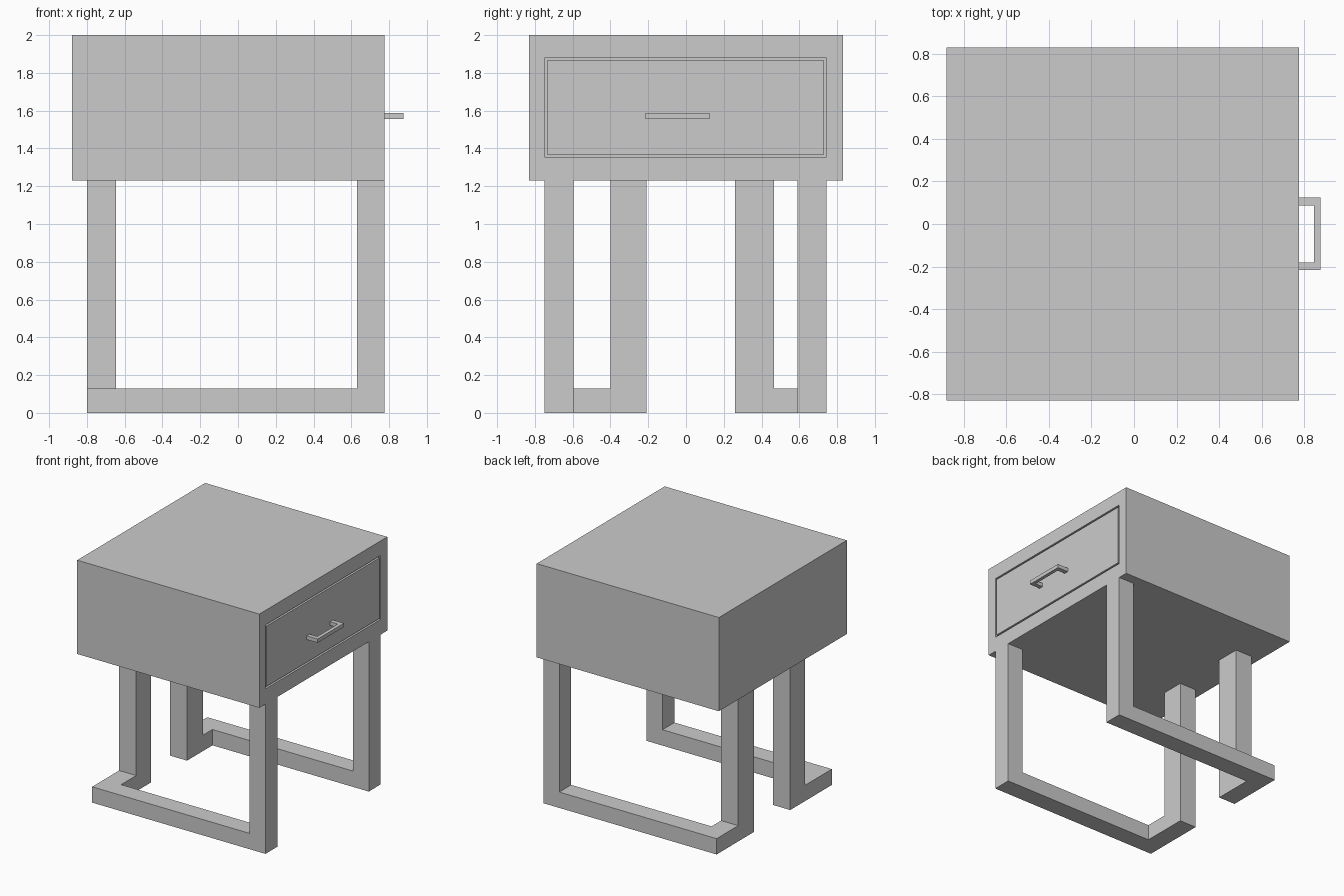
import bpy, bmesh

if "Cube" in bpy.data.objects:
    bpy.data.objects.remove(bpy.data.objects["Cube"])

FRONT_X = 0.775    # drawer side of the table
GROOVE = 0.03      # depth of the gap around the drawer


def finish(name, bm):
    bmesh.ops.recalc_face_normals(bm, faces=bm.faces)
    mesh = bpy.data.meshes.new(name)
    bm.to_mesh(mesh)
    bm.free()
    obj = bpy.data.objects.new(name, mesh)
    bpy.context.collection.objects.link(obj)
    return obj


def loft_x(name, sections):
    """Bridge rectangles (x, y0, y1, z0, z1) in order and cap both ends."""
    bm = bmesh.new()
    rings = [[bm.verts.new((x, y, z)) for y, z in
              ((y0, z0), (y1, z0), (y1, z1), (y0, z1))]
             for x, y0, y1, z0, z1 in sections]
    for a, b in zip(rings, rings[1:]):
        for i in range(4):
            j = (i + 1) % 4
            bm.faces.new((a[i], a[j], b[j], b[i]))
    bm.faces.new(rings[0])
    bm.faces.new(rings[-1])
    return finish(name, bm)


def extrude_up(bm, faces, dz):
    """Extrude faces upward and return the new top faces."""
    out = bmesh.ops.extrude_face_region(bm, geom=faces)["geom"]
    verts = [g for g in out if isinstance(g, bmesh.types.BMVert)]
    bmesh.ops.translate(bm, verts=verts, vec=(0, 0, dz))
    return [g for g in out if isinstance(g, bmesh.types.BMFace)]


def leg_frame(name, outer, inner, back_a, back_b):
    """L-shaped floor runner with a front leg and an inset rear leg."""
    x0, x1, x2, x3 = -0.80, -0.645, 0.63, FRONT_X
    bm = bmesh.new()
    cells = [(x2, x3, outer, inner), (x1, x2, outer, inner),
             (x0, x1, outer, inner), (x0, x1, inner, back_a),
             (x0, x1, back_a, back_b)]
    for a, b, c, d in cells:
        bm.faces.new([bm.verts.new((x, y, 0)) for x, y in
                      ((a, c), (b, c), (b, d), (a, d))])
    bmesh.ops.remove_doubles(bm, verts=bm.verts, dist=1e-5)
    # keep the footprint as the underside
    under = bmesh.ops.duplicate(bm, geom=bm.faces[:])["geom"]
    base = [g for g in under if isinstance(g, bmesh.types.BMFace)]
    tops = extrude_up(bm, base, 0.13)
    bmesh.ops.remove_doubles(bm, verts=bm.verts, dist=1e-5)
    tops = [f for f in bm.faces if f.calc_center_median().z > 0.129]
    for end in (max(tops, key=lambda f: f.calc_center_median().x),
                min(tops, key=lambda f: abs(f.calc_center_median().y))):
        extrude_up(bm, [end], 1.10)
    return finish(name, bm)


# Cabinet with a shallow drawer pocket
body = (-0.83, 0.83, 1.23, 2.0)
pocket = (-0.75, 0.745, 1.355, 1.88)
loft_x("cabinet", [(-0.88, *body), (FRONT_X, *body),
                   (FRONT_X, *pocket), (FRONT_X - GROOVE, *pocket)])

# Drawer front
drawer = (-0.736, 0.731, 1.369, 1.866)
loft_x("drawer_front", [(FRONT_X - GROOVE, *drawer), (FRONT_X, *drawer)])

# Drawer handle, a U profile
bm = bmesh.new()
profile = [(FRONT_X, -0.215), (0.875, -0.215), (0.875, 0.125), (FRONT_X, 0.125),
           (FRONT_X, 0.088), (0.846, 0.088), (0.846, -0.18), (FRONT_X, -0.18)]
face = bm.faces.new([bm.verts.new((x, y, 1.556)) for x, y in profile])
out = bmesh.ops.extrude_face_region(bm, geom=[face], use_keep_orig=True)["geom"]
bmesh.ops.translate(bm, vec=(0, 0, 0.031),
                    verts=[g for g in out if isinstance(g, bmesh.types.BMVert)])
finish("drawer_handle", bm)

# Two leg frames; the rear legs sit at slightly different insets
leg_frame("leg_frame_left", -0.75, -0.595, -0.40, -0.21)
leg_frame("leg_frame_right", 0.745, 0.59, 0.465, 0.26)
